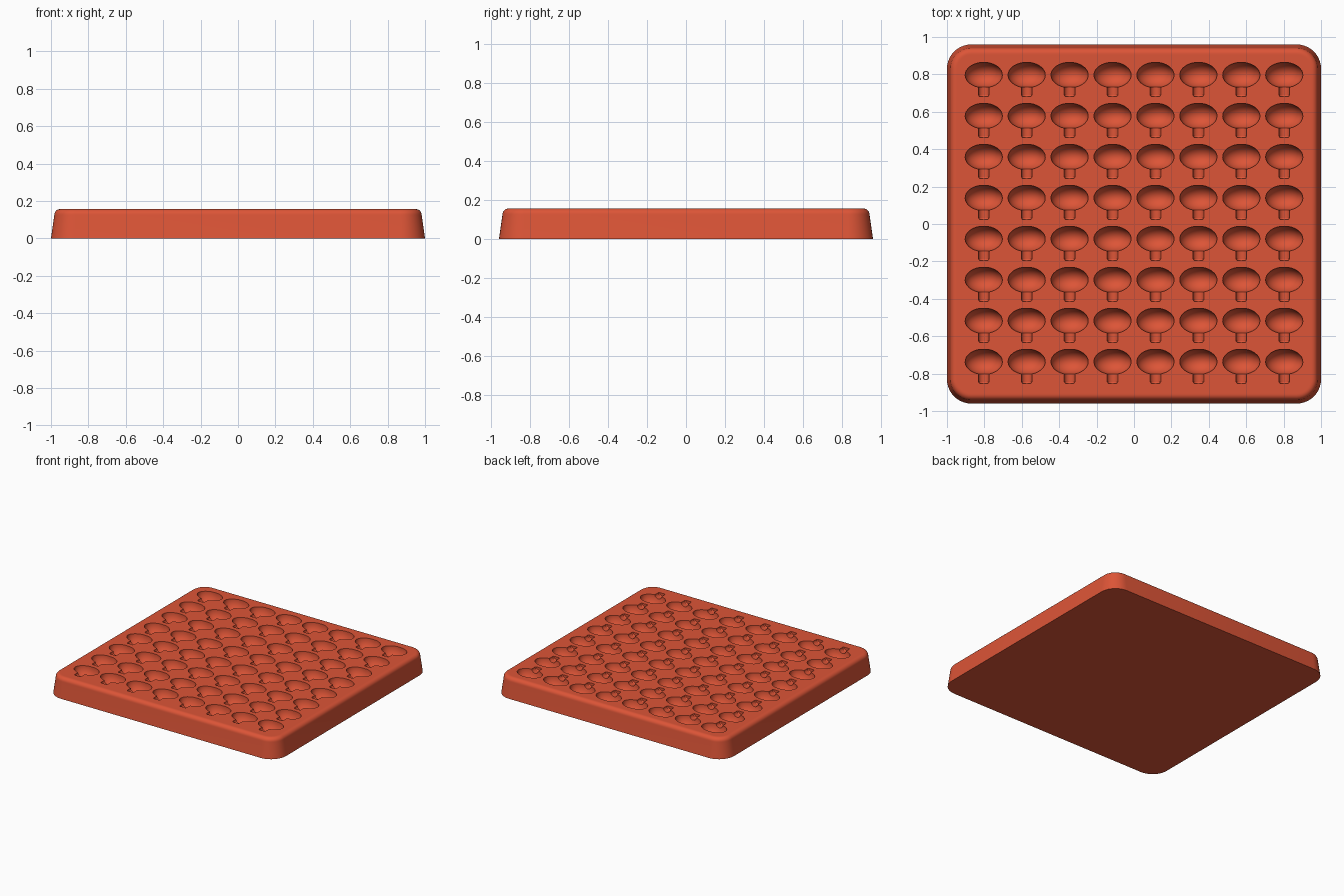
import bpy, bmesh
from math import pi, sin, cos, asin

if "Cube" in bpy.data.objects:
    bpy.data.objects.remove(bpy.data.objects["Cube"], do_unlink=True)

HALF_X, HALF_Y, TOP = 1.0, 0.96, 0.157
CORNER = 0.13
ROWS = COLS = 8
STEP_X, STEP_Y = 0.2295, 0.219
CAP_R, CAP_H, STEM_R, STEM_END = 0.1, 0.068, 0.029, -0.115
DEPTH = 0.9

# Terracotta material
mat = bpy.data.materials.new("terracotta_red")
mat.use_nodes = True
colour = (0.72, 0.09, 0.038, 1)
mat.diffuse_color = colour
mat.node_tree.nodes["Principled BSDF"].inputs["Base Color"].default_value = colour


def make_object(name, bm):
    bmesh.ops.recalc_face_normals(bm, faces=bm.faces)
    mesh = bpy.data.meshes.new(name)
    bm.to_mesh(mesh)
    bm.free()
    mesh.materials.append(mat)
    obj = bpy.data.objects.new(name, mesh)
    bpy.context.collection.objects.link(obj)
    return obj


def bridge(bm, rings):
    """Skin a stack of closed rings and cap both ends."""
    for a, b in zip(rings, rings[1:]):
        n = len(a)
        for i in range(n):
            j = (i + 1) % n
            bm.faces.new((a[i], a[j], b[j], b[i]))
    bm.faces.new(rings[0])
    bm.faces.new(rings[-1])


def rounded_ring(bm, inset, z, steps=10):
    """Rounded rectangle at height z, moved inward by inset."""
    r = CORNER - inset
    ring = []
    for q, (sx, sy) in enumerate([(1, 1), (-1, 1), (-1, -1), (1, -1)]):
        for k in range(steps + 1):
            a = (q + k / steps) * pi / 2
            ring.append(bm.verts.new((sx * (HALF_X - CORNER) + r * cos(a),
                                      sy * (HALF_Y - CORNER) + r * sin(a), z)))
    return ring


# Tray: tapered wall, rounded upper edge, flat top
FILLET, TAPER = 0.032, 0.018
profile = [(0, 0)]
for k in range(8):
    a = k / 7 * pi / 2
    profile.append((TAPER + FILLET * (1 - cos(a)), TOP - FILLET * (1 - sin(a))))
profile.append((TAPER + FILLET + 0.006, TOP))
bm = bmesh.new()
bridge(bm, [rounded_ring(bm, inset, z) for inset, z in profile])
tray = make_object("mould_tray", bm)

# Mushroom outline, turned about the y axis: domed cap then stem
CAP_STEPS, SEGMENTS = 14, 32
join_angle = pi - asin(STEM_R / CAP_R)
outline = []
for k in range(1, CAP_STEPS + 1):
    a = join_angle * k / CAP_STEPS
    outline.append((CAP_R * sin(a), CAP_H * cos(a)))
outline += [(STEM_R, STEM_END + 0.008), (STEM_R * 0.8, STEM_END)]


def add_mushroom(bm, cx, cy):
    rings = []
    for r, y in outline:
        ring = []
        for s in range(SEGMENTS):
            a = (s + 0.5) * 2 * pi / SEGMENTS
            ring.append(bm.verts.new((cx + r * cos(a), cy + y, TOP + DEPTH * r * sin(a))))
        rings.append(ring)
    bridge(bm, rings)


# Grid of mushroom cutters
bm = bmesh.new()
for row in range(ROWS):
    for col in range(COLS):
        add_mushroom(bm, (col - (COLS - 1) / 2) * STEP_X,
                     (row - (ROWS - 1) / 2) * STEP_Y + 0.03)
cutter = make_object("mushroom_cutter", bm)
cutter.hide_render = True

# Cut the hollows, then drop the cutter
mod = tray.modifiers.new("hollows", 'BOOLEAN')
mod.operation = 'DIFFERENCE'
mod.solver = 'EXACT'
mod.object = cutter
bpy.ops.object.select_all(action='DESELECT')
bpy.context.view_layer.objects.active = tray
tray.select_set(True)
bpy.ops.object.modifier_apply(modifier=mod.name)
bpy.data.objects.remove(cutter, do_unlink=True)
bpy.ops.object.shade_smooth_by_angle(angle=pi / 6)
